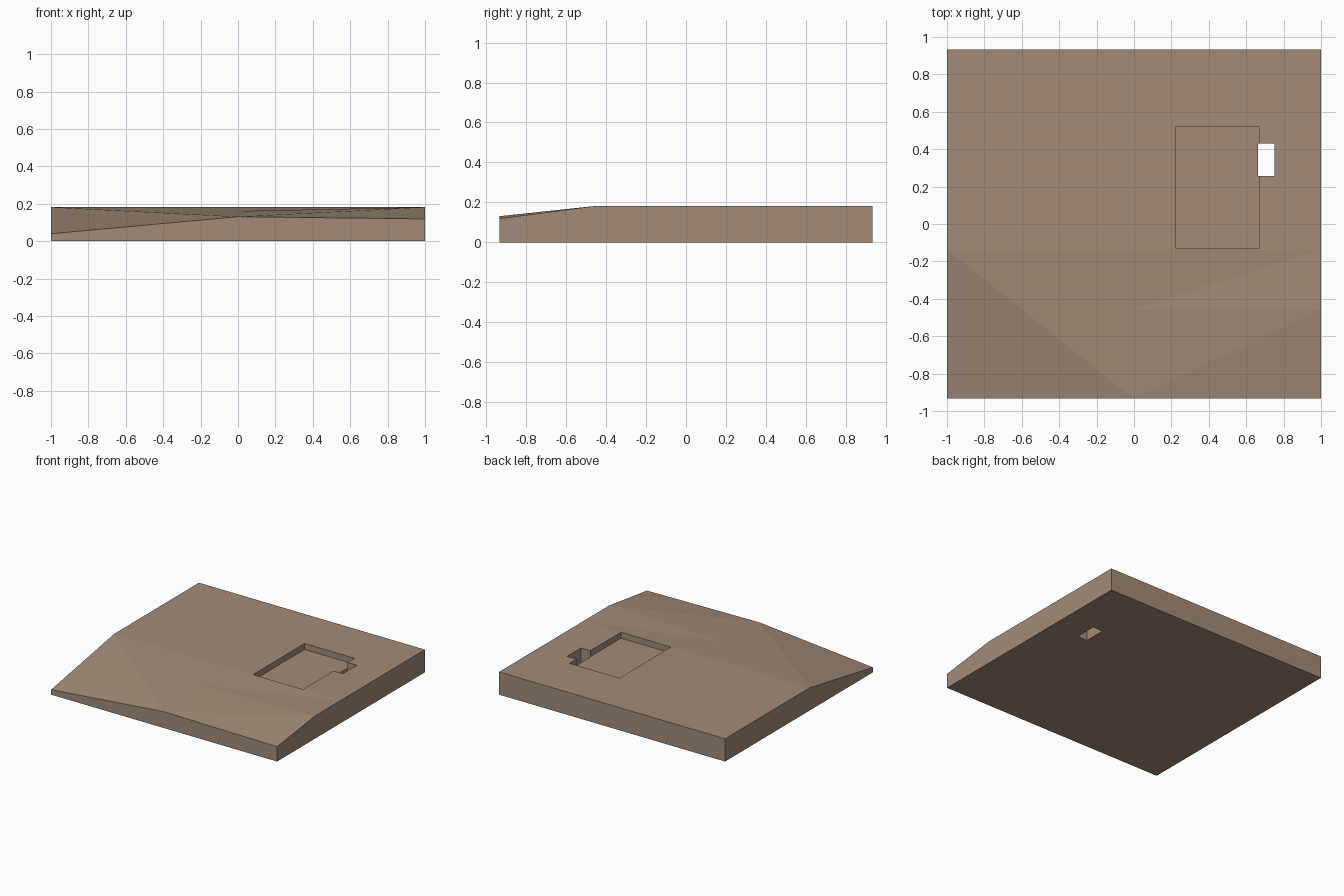
import bpy, bmesh

if "Cube" in bpy.data.objects:
    bpy.data.objects.remove(bpy.data.objects["Cube"])

W, D, H = 1.0, 0.934, 0.182   # half width, half depth, slab height

mat = bpy.data.materials.new("brown_earth")
mat.diffuse_color = (0.36, 0.26, 0.19, 1)
mat.use_nodes = True
mat.node_tree.nodes["Principled BSDF"].inputs["Base Color"].default_value = mat.diffuse_color


def add_object(name, bm):
    bmesh.ops.recalc_face_normals(bm, faces=bm.faces)
    mesh = bpy.data.meshes.new(name)
    bm.to_mesh(mesh)
    bm.free()
    obj = bpy.data.objects.new(name, mesh)
    bpy.context.collection.objects.link(obj)
    mesh.materials.append(mat)
    return obj


def box(name, x0, x1, y0, y1, z0, z1):
    bm = bmesh.new()
    bmesh.ops.create_cube(bm, size=1)
    for v in bm.verts:
        v.co = [lo + (c + 0.5) * (hi - lo) for c, lo, hi in
                zip(v.co, (x0, y0, z0), (x1, y1, z1))]
    return add_object(name, bm)


# ground slab: flat plateau sloping down in facets to the front edge
top = {
    "back_l": (-W, D, H), "back_r": (W, D, H),
    "brow_l": (-W, -0.135, H), "brow_r": (W, -0.135, H),
    "side_r": (W, -0.455, H), "mid": (0, -0.455, 0.161),
    "front_l": (-W, -D, 0.04), "front_m": (0, -D, 0.131), "front_r": (W, -D, 0.119),
}
facets = [
    "back_l brow_l brow_r back_r", "brow_l mid brow_r", "brow_r mid side_r",
    "brow_l front_m mid", "mid front_m side_r",
    "brow_l front_l front_m", "side_r front_m front_r",
]
bm = bmesh.new()
verts = {k: bm.verts.new(p) for k, p in top.items()}
for f in facets:
    bm.faces.new([verts[k] for k in f.split()])

# side walls and underside
rim = [e for e in bm.edges if e.is_boundary]
walls = bmesh.ops.extrude_edge_only(bm, edges=rim)["geom"]
for v in walls:
    if isinstance(v, bmesh.types.BMVert):
        v.co.z = 0
bmesh.ops.holes_fill(bm, edges=[e for e in bm.edges if e.is_boundary])
slab = add_object("ground_slab", bm)

# shallow foundation recess and the shaft that runs through beside it
cutters = [
    box("recess_cutter", 0.225, 0.667, -0.131, 0.52, 0.134, 0.4),
    box("shaft_cutter", 0.663, 0.75, 0.256, 0.431, -0.2, 0.5),
]
for cutter in cutters:
    cutter.hide_render = True
    cutter.hide_set(True)
    mod = slab.modifiers.new(cutter.name, 'BOOLEAN')
    mod.operation = 'DIFFERENCE'
    mod.solver = 'EXACT'
    mod.object = cutter
